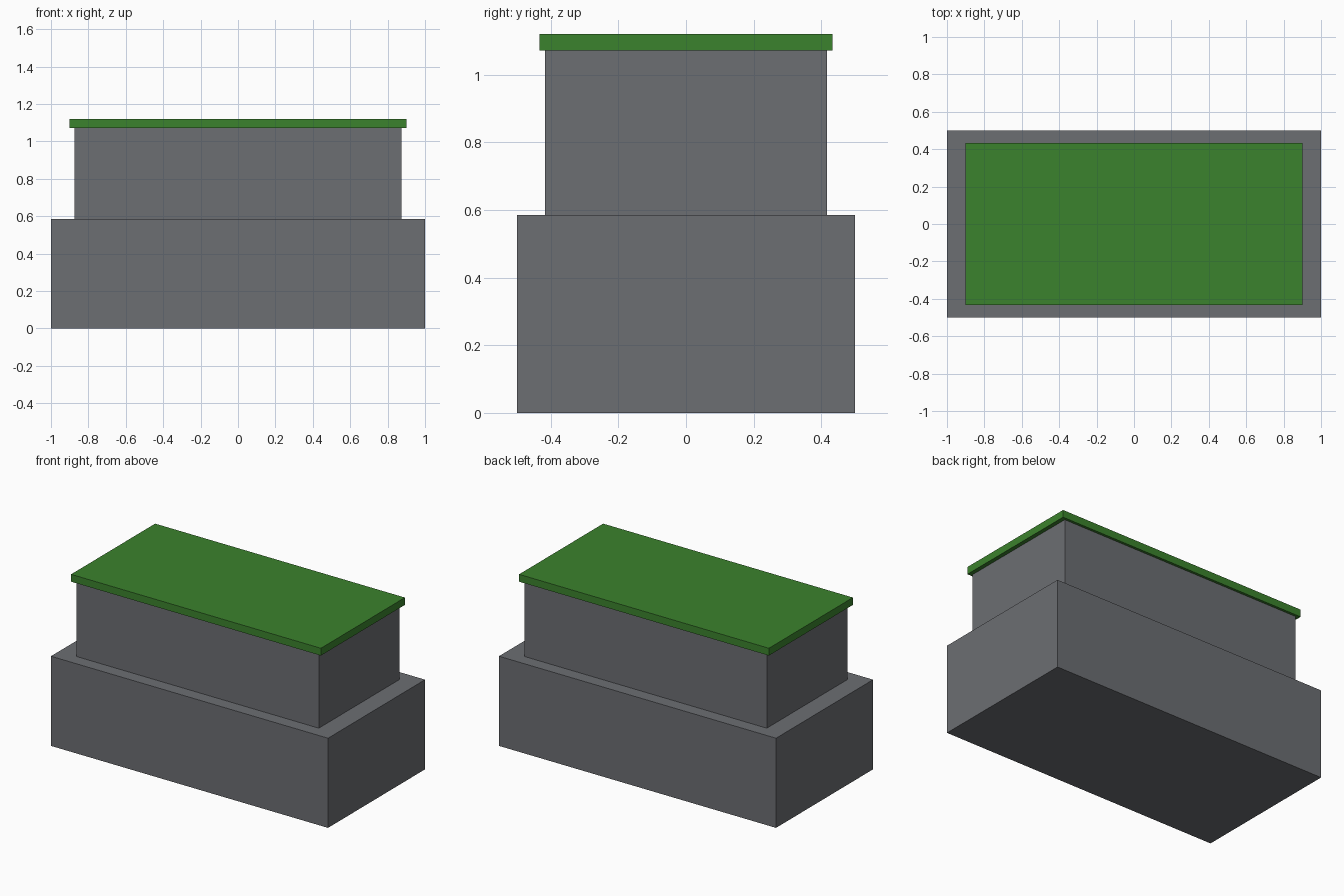
import bpy

if "Cube" in bpy.data.objects:
    bpy.data.objects.remove(bpy.data.objects["Cube"])


def make_material(name, rgb):
    mat = bpy.data.materials.new(name)
    mat.diffuse_color = (*rgb, 1.0)
    mat.use_nodes = True
    mat.node_tree.nodes["Principled BSDF"].inputs["Base Color"].default_value = mat.diffuse_color
    return mat


def make_box(name, size_x, size_y, z_low, z_high, mat):
    bpy.ops.mesh.primitive_cube_add(size=1, location=(0, 0, (z_low + z_high) / 2))
    obj = bpy.context.object
    obj.name = name
    obj.scale = (size_x, size_y, z_high - z_low)
    bpy.ops.object.transform_apply(location=False, rotation=False, scale=True)
    obj.data.materials.append(mat)
    return obj


grey = make_material("stone grey", (0.150, 0.156, 0.170))
green = make_material("leaf green", (0.044, 0.225, 0.026))

# Wide lower block
make_box("lower_block", 2.0, 1.0, 0.0, 0.585, grey)
# Narrower upper block
make_box("upper_block", 1.75, 0.833, 0.585, 1.072, grey)
# Thin overhanging roof slab
make_box("roof_slab", 1.803, 0.866, 1.072, 1.12, green)
